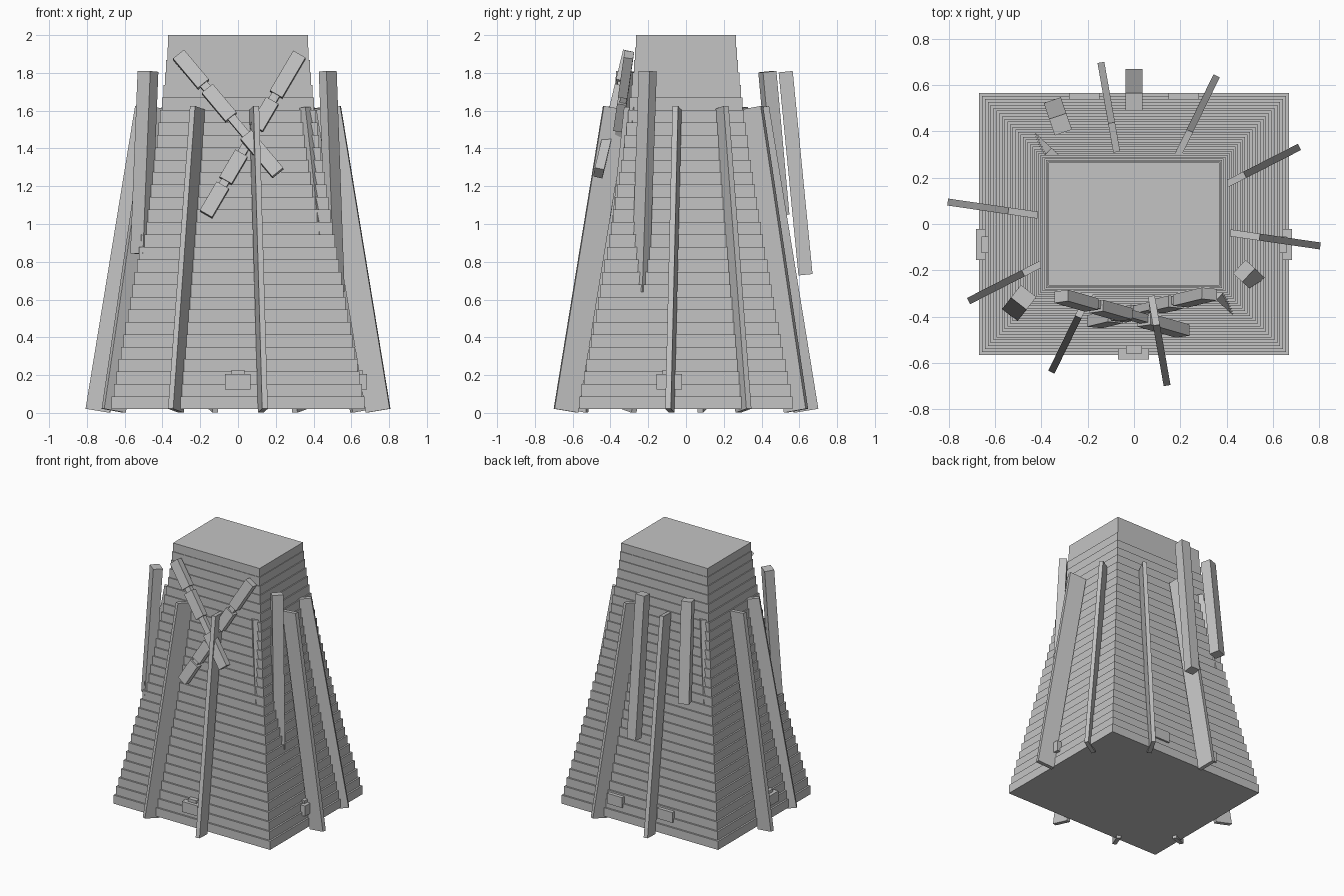
import bpy
import math
from mathutils import Vector, Matrix

if "Cube" in bpy.data.objects:
    bpy.data.objects.remove(bpy.data.objects["Cube"])

mat = bpy.data.materials.new("plain grey")
mat.diffuse_color = (0.55, 0.55, 0.55, 1)
mat.use_nodes = True
mat.node_tree.nodes["Principled BSDF"].inputs["Base Color"].default_value = mat.diffuse_color


def mesh_object(name, verts, faces):
    me = bpy.data.meshes.new(name)
    me.from_pydata(verts, [], faces)
    me.materials.append(mat)
    ob = bpy.data.objects.new(name, me)
    bpy.context.collection.objects.link(ob)
    return ob


BOX_FACES = [(0, 1, 3, 2), (4, 6, 7, 5), (0, 4, 5, 1), (2, 3, 7, 6), (0, 2, 6, 4), (1, 5, 7, 3)]


def box(name, centre, ax, ay, az):
    """Box from its centre and three half-axis vectors (right-handed)."""
    verts = [centre + ax * i + ay * j + az * k
             for i in (-1, 1) for j in (-1, 1) for k in (-1, 1)]
    return mesh_object(name, verts, BOX_FACES)


def slab(name, a, b, out, width, depth):
    """Beam whose outer face runs from a to b and faces out."""
    a, b, out = Vector(a), Vector(b), Vector(out)
    d = (b - a).normalized()
    n = (out - d * out.dot(d)).normalized()
    side = n.cross(d)
    return box(name, (a + b) / 2 - n * depth / 2,
               n * depth / 2, d * (b - a).length / 2, side * -width / 2
               ) if n.cross(d).dot(side) < 0 else box(
        name, (a + b) / 2 - n * depth / 2,
        n * depth / 2, d * (b - a).length / 2, side * width / 2)


def block(name, x0, x1, y0, y1, z0, z1):
    c = Vector((x0 + x1, y0 + y1, z0 + z1)) / 2
    return box(name, c, Vector(((x1 - x0) / 2, 0, 0)),
               Vector((0, (y1 - y0) / 2, 0)), Vector((0, 0, (z1 - z0) / 2)))


# Tower: one skin of 30 stepped courses, flaring towards the ground
N, Z0, H = 30, 0.02, 0.066
verts, faces = [], []
for i in range(N):
    grow = 0.3 * (1 - i / (N - 1)) ** 1.25
    hx, hy = 0.37 + grow, 0.265 + grow
    for z in (Z0 + i * H, Z0 + (i + 1) * H):
        verts += [(-hx, -hy, z), (hx, -hy, z), (hx, hy, z), (-hx, hy, z)]
for r in range(2 * N - 1):
    for k in range(4):
        a, b = r * 4 + k, r * 4 + (k + 1) % 4
        faces.append((a, b, b + 4, a + 4))
faces.append((3, 2, 1, 0))
faces.append(tuple(range(8 * N - 4, 8 * N)))
mesh_object("stepped_tower", verts, faces)

# Leaning buttress fins: four feet, each repeated half a turn around
for i, (x, y, deg) in enumerate([(0.805, -0.095, -8.3), (0.715, 0.333, 27),
                                 (0.357, 0.64, 64), (-0.143, 0.698, 100)]):
    for s in (1, -1):
        out = Vector((math.cos(math.radians(deg)), math.sin(math.radians(deg)), 0)) * s
        foot = Vector((x * s, y * s, 0.022))
        top = foot - out * 0.265
        top.z = 1.625
        slab(f"buttress_fin_{i}_{'a' if s > 0 else 'b'}", top, foot, out, 0.03, 0.13)


# Hanging boards: inner top point, outward angle, width, thickness, lean, bottom
boards = [
    (0.455, -0.184, -43, 0.08, 0.055, 0.058, 0.64, 1.81),
    (-0.455, -0.289, 232, 0.085, 0.07, 0.063, 0.845, 1.81),
    (0.0, 0.49, 90, 0.075, 0.075, 0.105, 0.735, 1.81),
    (-0.305, 0.395, 109, 0.078, 0.075, 0.073, 1.05, 1.81),
    (0.34, -0.265, -43, 0.07, 0.055, 0.11, 0.9, 1.62),
    (-0.34, 0.265, 137, 0.07, 0.055, 0.11, 0.9, 1.62),
]
for i, (x, y, deg, w, t, lean, zb, zt) in enumerate(boards):
    out = Vector((math.cos(math.radians(deg)), math.sin(math.radians(deg)), 0))
    top = Vector((x, y, zt)) + out * t
    foot = top + out * lean
    foot.z = zb
    slab(f"hanging_board_{i}", top, foot, out, w, t)

# Crossed sail arms on the front: a narrow spar with wider plates
arms = [
    ((-0.315, -0.325, 1.90), (0.21, -0.475, 1.275),
     [(0, 0.25), (0.29, 0.53), (0.68, 1)]),
    ((0.325, -0.315, 1.90), (-0.17, -0.435, 1.055),
     [(0, 0.25), (0.29, 0.46), (0.62, 0.79), (0.82, 1)]),
]
for i, (a, b, plates) in enumerate(arms):
    a, b = Vector(a), Vector(b)
    out = Vector((0, -1, 0.18))
    slab(f"sail_spar_{i}", a.lerp(b, 0.02), b.lerp(a, 0.02), out, 0.045, 0.035)
    lift = Vector((0, -0.012, 0))
    for j, (t0, t1) in enumerate(plates):
        slab(f"sail_plate_{i}_{j}", a.lerp(b, t0) + lift, a.lerp(b, t1) + lift,
             out, 0.075, 0.05)

# Capped blocks low on the walls
block("front_block", -0.07, 0.065, -0.585, -0.53, 0.125, 0.205)
block("front_block_cap", -0.035, 0.035, -0.56, -0.52, 0.2, 0.228)
for s, side in ((1, "right"), (-1, "left")):
    xs = sorted((s * 0.635, s * 0.682))
    block(f"{side}_block", xs[0], xs[1], -0.155, -0.022, 0.125, 0.205)
    xs = sorted((s * 0.62, s * 0.658))
    block(f"{side}_block_cap", xs[0], xs[1], -0.125, -0.055, 0.2, 0.228)
    xs = sorted((s * 0.15, s * 0.28))
    block(f"back_{side}_block", xs[0], xs[1], 0.52, 0.566, 0.125, 0.205)
